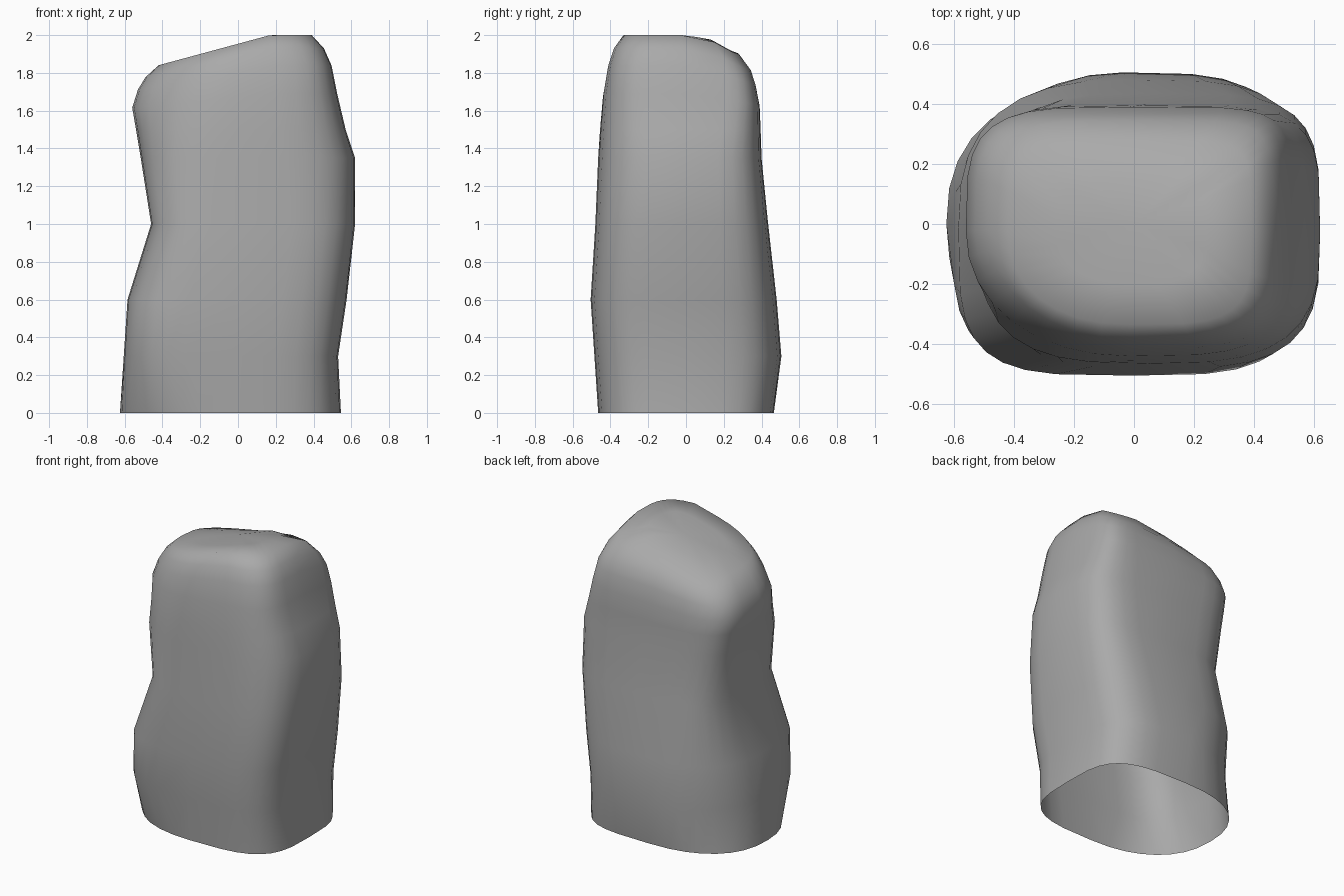
import bpy, bmesh, math

cube = bpy.data.objects.get("Cube")
if cube:
    bpy.data.objects.remove(cube, do_unlink=True)

SEGMENTS = 32
SHOULDER = 1.5

# height, extents in x and y, then the sharpness of the four corners
# (counter-clockwise from +x +y)
RINGS = [
    (0.00, (-.625, .545), (-.465, .465), (3.7, 2.4, 2.3, 3.5)),
    (0.30, (-.605, .53), (-.485, .505), (3.6, 2.0, 3.8, 3.8)),
    (0.60, (-.585, .575), (-.505, .48), (3.8, 2.7, 4.0, 3.7)),
    (1.00, (-.46, .62), (-.48, .435), (4.0, 3.6, 3.6, 3.4)),
    (1.35, (-.515, .62), (-.465, .40), (4.3, 4.2, 3.1, 3.1)),
    (1.50, (-.54, .57), (-.455, .395), (5.0, 4.2, 2.4, 3.4)),
    (1.69, (-.56, .525), (-.44, .39), (6.0, 4.0, 2.1, 3.8)),
    (1.84, (-.53, .495), (-.415, .37), (6.5, 4.0, 2.0, 4.0)),
    (1.93, (-.49, .455), (-.385, .345), (6.5, 4.0, 2.0, 4.0)),
    (2.00, (-.42, .39), (-.335, .28), (6.0, 4.0, 2.2, 4.0)),
    (2.00, (-.26, .24), (-.20, .15), (4.0, 3.0, 2.4, 3.0)),
]


def cap_height(x, y):
    """Slanted top that falls away to one side and to the back."""
    side = max(0, .17 - x) * .27
    back = max(0, y) * .2 + max(0, y - .13) * .35
    return 2 - side - back * min(1, .75 + .7 * x)


def ring_point(i, z, span_x, span_y, corners):
    """Rounded box outline whose corners differ in sharpness."""
    angle = math.tau * i / SEGMENTS
    n = corners[4 * i // SEGMENTS]
    point = []
    for (low, high), wave in ((span_x, math.cos(angle)), (span_y, math.sin(angle))):
        reach = math.copysign(abs(wave) ** (2 / n), wave)
        point.append((low + high) / 2 + (high - low) / 2 * reach)
    if z > SHOULDER:
        z = SHOULDER + (z - SHOULDER) * (cap_height(*point) - SHOULDER) / (2 - SHOULDER)
    return *point, z


# Stone: rings joined into a shell, closed on top and open below
bm = bmesh.new()
loops = [[bm.verts.new(ring_point(i, *ring)) for i in range(SEGMENTS)]
         for ring in RINGS]
for low, high in zip(loops, loops[1:]):
    for i in range(SEGMENTS):
        j = (i + 1) % SEGMENTS
        bm.faces.new((low[i], low[j], high[j], high[i]))
peak = bm.verts.new((0, 0, cap_height(0, 0)))
for i in range(SEGMENTS):
    bm.faces.new((loops[-1][i], loops[-1][(i + 1) % SEGMENTS], peak))
for face in bm.faces:
    face.smooth = True

mesh = bpy.data.meshes.new("standing_stone")
bm.to_mesh(mesh)
bm.free()
stone = bpy.data.objects.new("standing_stone", mesh)
bpy.context.collection.objects.link(stone)

# Stone grey
grey = bpy.data.materials.new("stone_grey")
grey.use_nodes = True
colour = (.4, .4, .4, 1)
grey.diffuse_color = colour
grey.node_tree.nodes["Principled BSDF"].inputs["Base Color"].default_value = colour
mesh.materials.append(grey)
